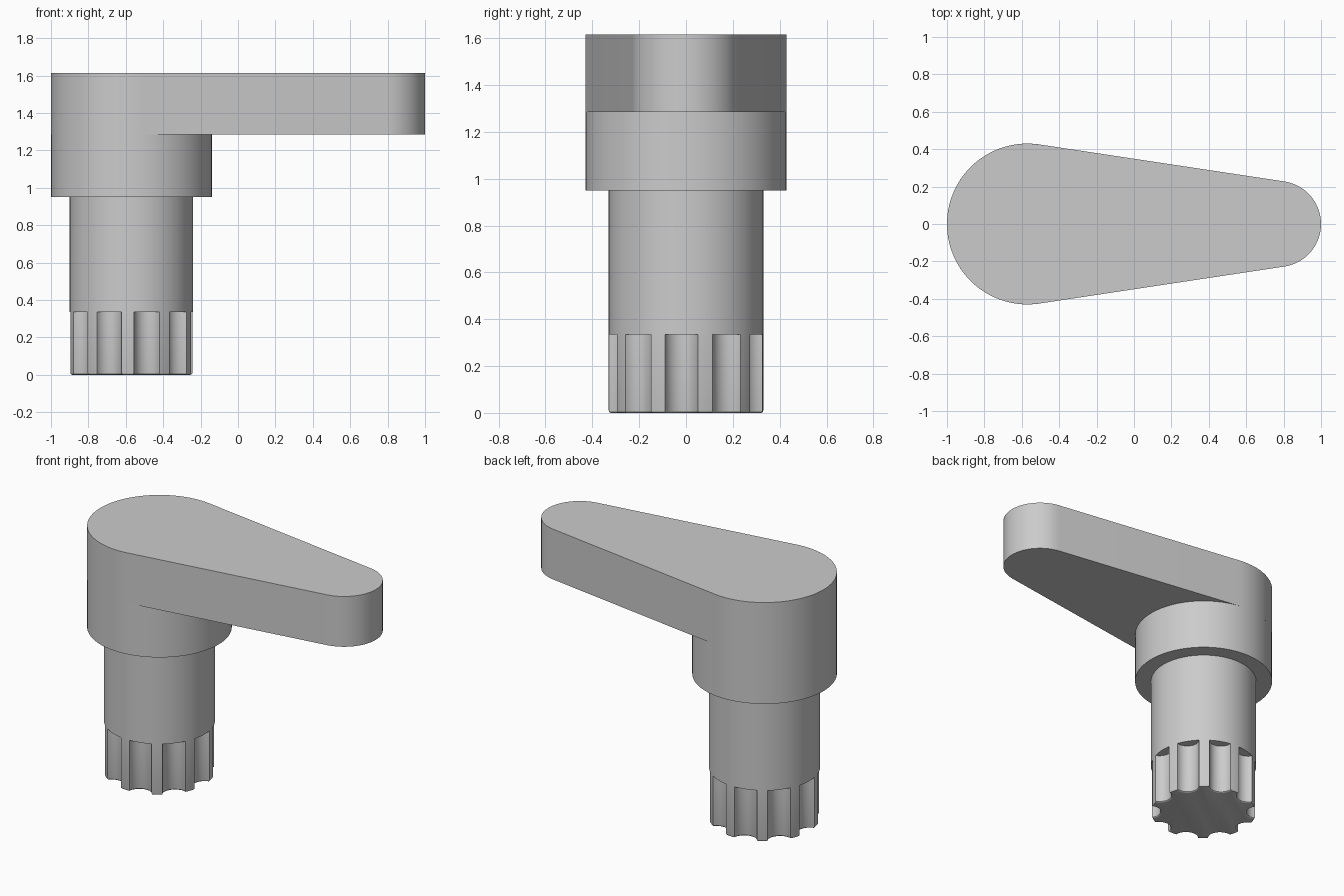
import bpy
import bmesh
from math import sin, cos, acos, asin, pi, radians

cube = bpy.data.objects.get("Cube")
if cube:
    bpy.data.objects.remove(cube, do_unlink=True)

grey = bpy.data.materials.new("plain grey")
grey.use_nodes = True
grey.diffuse_color = (0.6, 0.6, 0.6, 1)
grey.node_tree.nodes["Principled BSDF"].inputs["Base Color"].default_value = grey.diffuse_color

AXIS = -0.57                      # x of the shaft axis
HUB_R, TIP_X, TIP_R = 0.43, 0.77, 0.23
SHAFT_R = 0.33
Z_GROOVE, Z_SHAFT, Z_HUB, Z_TOP = 0.335, 0.95, 1.285, 1.615


def arc(cx, cy, r, a0, a1, steps):
    """Points along an arc, both ends included."""
    angles = [a0 + (a1 - a0) * i / steps for i in range(steps + 1)]
    return [(cx + r * cos(a), cy + r * sin(a)) for a in angles]


def loft(name, layers, bottom=True, top=True):
    """Join matching outlines, given as (z, points) from bottom to top."""
    bm = bmesh.new()
    rings = [[bm.verts.new((x, y, z)) for x, y in pts] for z, pts in layers]
    for low, high in zip(rings, rings[1:]):
        for i in range(len(low)):
            j = (i + 1) % len(low)
            bm.faces.new((low[i], low[j], high[j], high[i]))
    if bottom:
        bm.faces.new(rings[0][::-1])
    if top:
        bm.faces.new(rings[-1])
    mesh = bpy.data.meshes.new(name)
    bm.to_mesh(mesh)
    bm.free()
    mesh.materials.append(grey)
    obj = bpy.data.objects.new(name, mesh)
    bpy.context.collection.objects.link(obj)
    bpy.ops.object.select_all(action="DESELECT")
    obj.select_set(True)
    bpy.context.view_layer.objects.active = obj
    bpy.ops.object.shade_smooth_by_angle(angle=radians(30))
    return obj


def circle(r, steps=96):
    return arc(AXIS, 0, r, 0, 2 * pi, steps)[:-1]


def fluted(inset):
    """Round outline with ten scooped grooves, shrunk by inset."""
    count, centre, scoop = 10, 0.344, 0.074 + inset
    r = SHAFT_R - inset
    half = acos((r * r + centre ** 2 - scoop ** 2) / (2 * r * centre))
    spread = asin(r * sin(half) / scoop)
    pts = []
    for k in range(count):
        a = radians(-3.4) + 2 * pi * k / count
        pts += arc(AXIS + centre * cos(a), centre * sin(a), scoop,
                   a + pi + spread, a + pi - spread, 14)
        pts += arc(AXIS, 0, r, a + half, a + 2 * pi / count - half, 4)[1:-1]
    return pts


# Lever arm: two round ends joined by tangent sides
tangent = acos((HUB_R - TIP_R) / (TIP_X - AXIS))
arm = (arc(TIP_X, 0, TIP_R, -tangent, tangent, 36)
       + arc(AXIS, 0, HUB_R, tangent, 2 * pi - tangent, 60))
loft("lever_arm", [(Z_HUB, arm), (Z_TOP, arm)])

# Collar below the arm, and the shaft
loft("hub_collar", [(Z_SHAFT, circle(HUB_R)), (Z_HUB, circle(HUB_R))], top=False)
loft("shaft", [(Z_GROOVE, circle(SHAFT_R)), (Z_SHAFT, circle(SHAFT_R))], top=False)

# Grooved foot with a softened lower rim
foot = [(0.01 * (1 - sin(t)), fluted(0.01 * (1 - cos(t))))
        for t in (pi / 2, pi / 3, pi / 6, 0)]
foot = [(0.01 * (1 - cos(t)), fluted(0.01 * (1 - sin(t))))
        for t in (0, pi / 6, pi / 3, pi / 2)]
loft("grooved_foot", foot + [(Z_GROOVE, fluted(0))], top=False)
